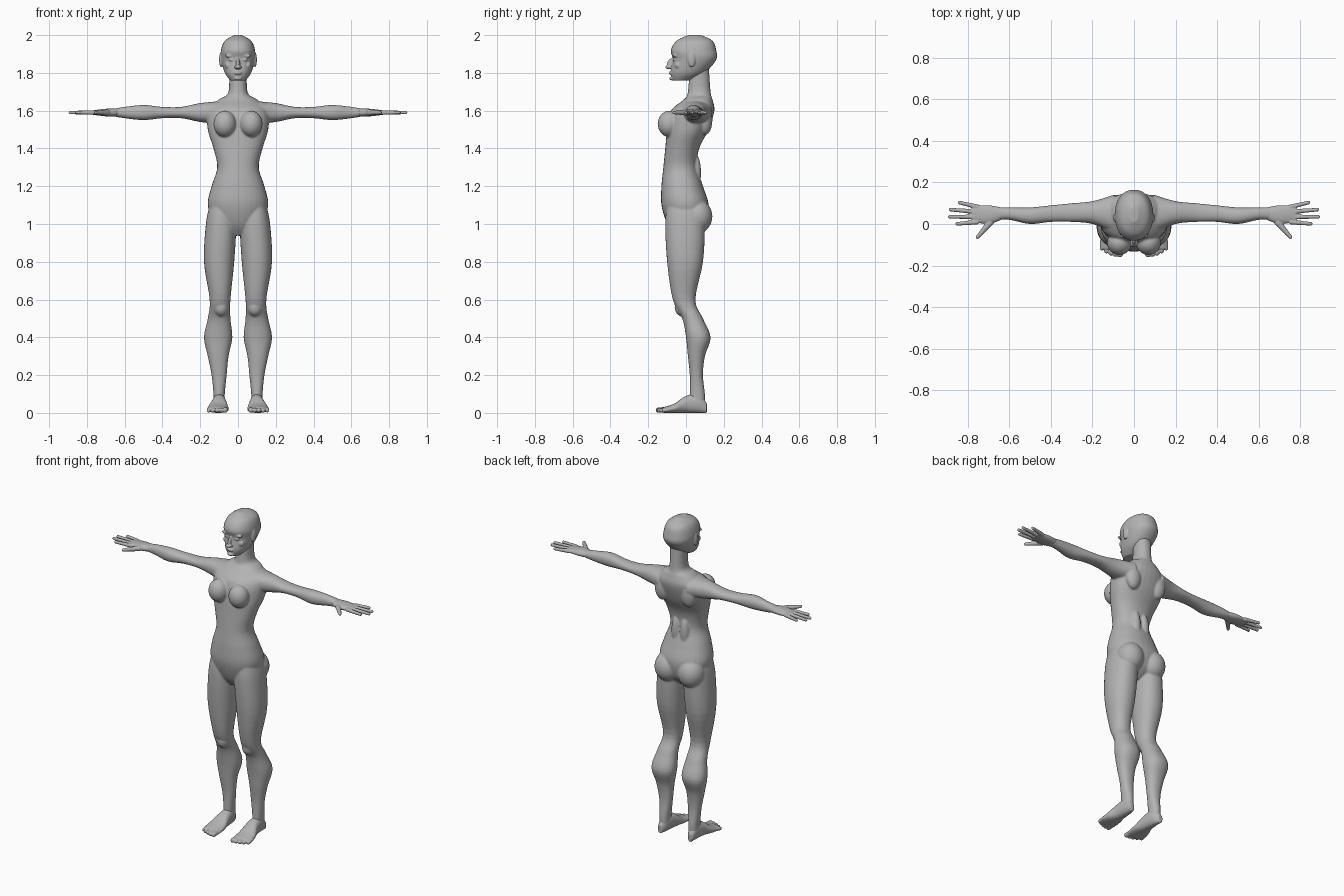
import bpy, bmesh
from math import cos, sin, pi, copysign
from mathutils import Matrix, Vector

default_cube = bpy.data.objects.get("Cube")
if default_cube:
    bpy.data.objects.remove(default_cube, do_unlink=True)

GREY = (0.45, 0.45, 0.45, 1)
skin = bpy.data.materials.new("plain_grey")
skin.use_nodes = True
skin.diffuse_color = GREY
skin.node_tree.nodes["Principled BSDF"].inputs["Base Color"].default_value = GREY

SIDES = {"left": 1, "right": -1}
ARM_HEIGHT = 1.59
SEGMENTS = 32


def curve_through(before, start, end, after, t):
    """Catmull-Rom value between start and end."""
    slope_in, slope_out = (end - before) / 2, (after - start) / 2
    rise = end - start
    bend = 3 * rise - 2 * slope_in - slope_out
    twist = slope_in + slope_out - 2 * rise
    return start + t * (slope_in + t * (bend + t * twist))


def smooth_sections(sections, steps=5):
    """Fill in rounded sections between the given ones."""
    padded = [sections[0], *sections, sections[-1]]
    filled = []
    for group in zip(padded, padded[1:], padded[2:], padded[3:]):
        for step in range(steps):
            filled.append([curve_through(*values, step / steps) for values in zip(*group)])
    return filled + [sections[-1]]


def oval_point(low, high, wave, power=2.2):
    """Coordinate on a slightly squared oval."""
    return (low + high) / 2 + (high - low) / 2 * copysign(abs(wave) ** (2 / power), wave)


def loft(bm, axis, sections, side=1):
    """Each section: place along the axis, then low and high on the other two axes."""
    across, along = [k for k in range(3) if k != axis]
    rings = []
    for place, low_a, high_a, low_b, high_b in smooth_sections(sections):
        ring = []
        for i in range(SEGMENTS):
            angle = 2 * pi * i / SEGMENTS
            point = Vector()
            point[axis] = place
            point[across] = oval_point(low_a, high_a, cos(angle))
            point[along] = oval_point(low_b, high_b, sin(angle))
            point.x *= side
            ring.append(bm.verts.new(point))
        rings.append(ring)
    for ring, following in zip(rings, rings[1:]):
        for i in range(SEGMENTS):
            bm.faces.new((ring[i - 1], ring[i], following[i], following[i - 1]))
    bm.faces.new(rings[0])
    bm.faces.new(rings[-1])


def symmetric(profile):
    """Sections centred on the body from height, half width, front and back."""
    return [(height, -half, half, front, back) for height, half, front, back in profile]


def blob(bm, centre, radii, tilt=0):
    place = Matrix.Translation(centre) @ Matrix.Rotation(tilt, 4, 'X')
    bmesh.ops.create_icosphere(bm, subdivisions=3, radius=1,
                               matrix=place @ Matrix.Diagonal((*radii, 1)))


def paired_blobs(bm, shapes):
    for (x, y, z), radii in shapes.values():
        for side in SIDES.values():
            blob(bm, (x * side, y, z), radii)


def digit(bm, start, end, thick, thin, side):
    """Tapered finger or toe with a rounded end."""
    mirror = Vector((side, 1, 1))
    base, tip = Vector(start) * mirror, Vector(end) * mirror
    direction = tip - base
    tip -= direction.normalized() * thin
    turn = direction.to_track_quat('Z', 'Y').to_matrix().to_4x4()
    bmesh.ops.create_cone(bm, cap_ends=True, segments=12, radius1=thick, radius2=thin,
                          depth=(tip - base).length,
                          matrix=Matrix.Translation((base + tip) / 2) @ turn)
    blob(bm, tip, (thin, thin, thin))


def finish(name, bm, voxel, iterations):
    """Fuse overlapping volumes into one smooth skin."""
    bmesh.ops.recalc_face_normals(bm, faces=bm.faces)
    mesh = bpy.data.meshes.new(name)
    bm.to_mesh(mesh)
    bm.free()
    mesh.materials.append(skin)
    mesh.shade_smooth()
    obj = bpy.data.objects.new(name, mesh)
    bpy.context.collection.objects.link(obj)
    fuse = obj.modifiers.new("fuse", 'REMESH')
    fuse.mode = 'VOXEL'
    fuse.voxel_size = voxel
    fuse.use_smooth_shade = True
    soften = obj.modifiers.new("soften", 'SMOOTH')
    soften.factor = 0.5
    soften.iterations = iterations


# Body: torso and neck, legs, arms and muscles
torso_profile = [(.94, .03, -.06, .04), (1, .12, -.1, .1), (1.1, .16, -.13, .12),
                 (1.2, .14, -.13, .09), (1.3, .11, -.12, .06), (1.4, .13, -.11, .07),
                 (1.5, .16, -.1, .12), (1.6, .16, -.08, .15), (1.66, .1, -.01, .14),
                 (1.7, .05, .01, .13), (1.85, .05, .02, .12)]
leg_sections = [(1.1, .03, .15, -.1, .09), (1, .01, .17, -.11, .1), (.8, .02, .18, -.1, .09),
                (.6, .04, .15, -.07, .05), (.5, .04, .16, -.02, .09), (.4, .03, .18, 0, .13),
                (.3, .05, .16, .01, .1), (.2, .06, .14, .02, .09), (.1, .07, .13, .02, .1),
                (.04, .07, .13, .02, .1)]
# Arm and palm: reach, front, back, half thickness
arm_profile = [(.1, -.04, .14, .06), (.2, 0, .11, .05), (.3, .01, .1, .03), (.4, .01, .09, .03),
               (.5, 0, .08, .04), (.6, .02, .08, .03), (.66, .02, .08, .02)]
palm_profile = [(.64, .02, .08, .02), (.7, 0, .09, .02), (.78, .01, .09, .01)]
muscles = {
    "breast": ((.07, -.09, 1.53), (.06, .06, .07)),
    "buttock": ((.08, .06, 1.04), (.08, .08, .09)),
    "shoulder_blade": ((.09, .1, 1.55), (.05, .04, .08)),
    "lower_back": ((.03, .05, 1.27), (.03, .03, .1)),
    "kneecap": ((.09, -.02, .56), (.04, .04, .05)),
}


def limb_sections(profile):
    return [(reach, front, back, ARM_HEIGHT - half, ARM_HEIGHT + half)
            for reach, front, back, half in profile]


body = bmesh.new()
loft(body, 2, symmetric(torso_profile))
for side in SIDES.values():
    loft(body, 2, leg_sections, side)
    loft(body, 0, limb_sections(arm_profile), side)
paired_blobs(body, muscles)
finish("body", body, .005, 6)

# Head: skull, nose, mouth, chin and paired features
skull_profile = [(1.76, .04, -.07, .02), (1.8, .07, -.08, .1), (1.87, .09, -.07, .16),
                 (1.92, .09, -.08, .16), (1.97, .07, -.05, .14), (2, .02, .01, .08)]
features = {
    "brow": ((.04, -.06, 1.89), (.03, .01, .01)),
    "eye": ((.03, -.06, 1.87), (.02, .01, .01)),
    "cheek": ((.05, -.04, 1.84), (.02, .02, .02)),
    "ear": ((.09, .03, 1.87), (.01, .02, .04)),
}
head = bmesh.new()
loft(head, 2, symmetric(skull_profile))
blob(head, (0, -.08, 1.85), (.01, .02, .03), tilt=-.4)
blob(head, (0, -.09, 1.83), (.02, .02, .01))
blob(head, (0, -.08, 1.8), (.02, .01, .01))
blob(head, (0, -.07, 1.77), (.02, .02, .01))
paired_blobs(head, features)
finish("head", head, .0035, 4)

# Hands: palm, four fingers fanned out and a thumb
for label, side in SIDES.items():
    hand = bmesh.new()
    loft(hand, 0, limb_sections(palm_profile), side)
    for i in range(4):
        knuckle = (.75, .01 + .024 * i, ARM_HEIGHT)
        tip = (.9 - .02 * (i - 1.4) ** 2, .035 * i, ARM_HEIGHT)
        digit(hand, knuckle, tip, .012, .009, side)
    digit(hand, (.69, .01, ARM_HEIGHT), (.76, -.07, ARM_HEIGHT), .017, .009, side)
    finish(label + "_hand", hand, .0035, 3)

# Feet: place, inner, outer and top of each section, then five toes
foot_profile = [(.11, .09, .12, .05), (.07, .07, .13, .1), (0, .06, .14, .09),
                (-.06, .05, .16, .05), (-.12, .05, .16, .03)]
for label, side in SIDES.items():
    foot = bmesh.new()
    loft(foot, 1, [(y, inner, outer, 0, top) for y, inner, outer, top in foot_profile], side)
    for i in range(5):
        x, radius = .067 + .022 * i, .014 - .001 * i
        digit(foot, (x, -.08, .02), (x, -.16 + .002 * i * i, radius), radius, radius, side)
    finish(label + "_foot", foot, .0035, 3)
